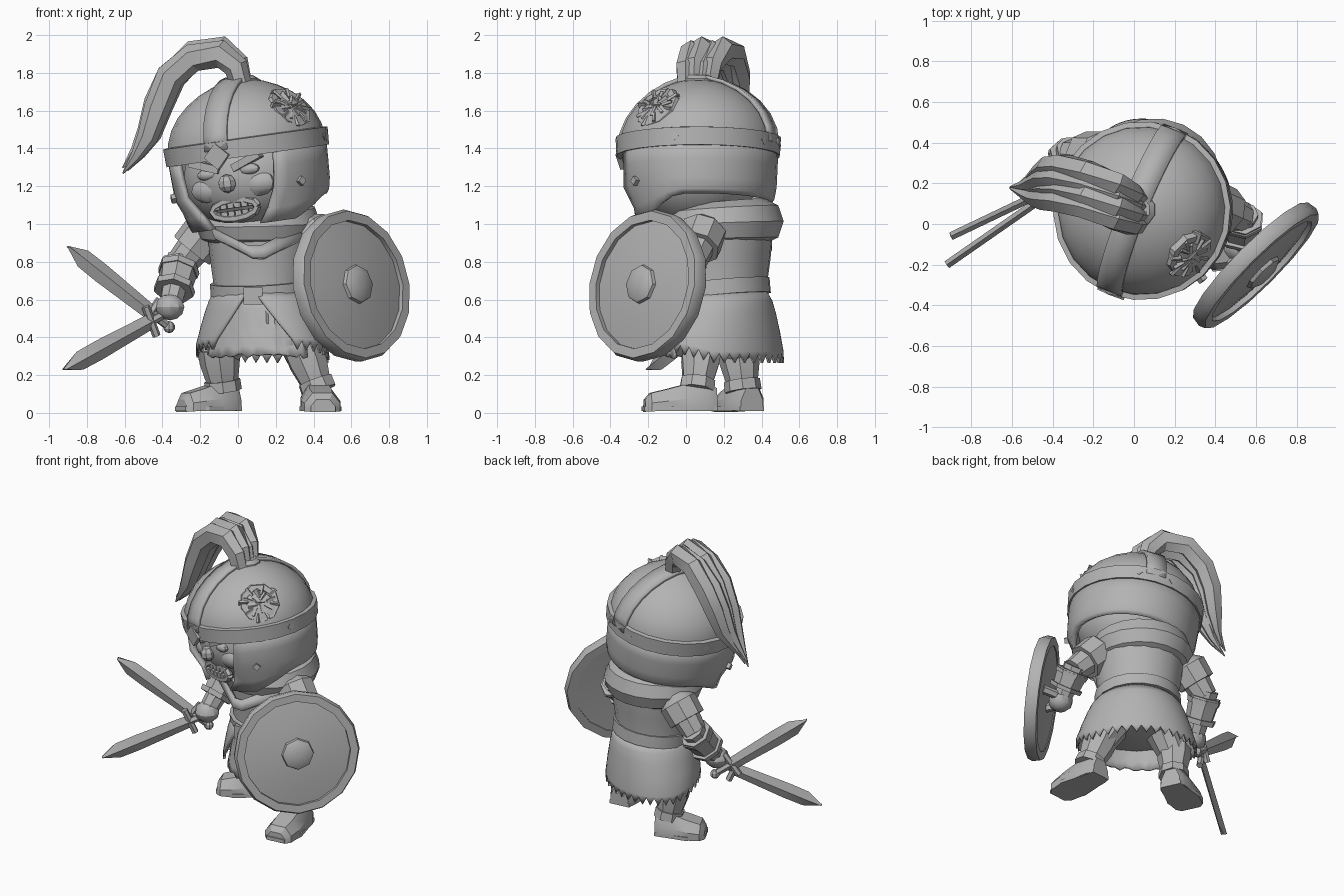
import bpy, bmesh, random
from math import sin, cos, pi, radians
from mathutils import Matrix, Vector

random.seed(4)
if "Cube" in bpy.data.objects:
    bpy.data.objects.remove(bpy.data.objects["Cube"])

GREY = (0.45, 0.45, 0.45, 1)
mat = bpy.data.materials.new("stone grey")
mat.use_nodes = True
mat.diffuse_color = GREY
mat.node_tree.nodes["Principled BSDF"].inputs["Base Color"].default_value = GREY
I = Matrix.Identity(4)


def finish(name, bm, M=I, thick=0, angle=32):
    bmesh.ops.transform(bm, matrix=M, verts=bm.verts)
    bmesh.ops.recalc_face_normals(bm, faces=bm.faces)
    me = bpy.data.meshes.new(name)
    bm.to_mesh(me)
    bm.free()
    me.materials.append(mat)
    for p in me.polygons:
        p.use_smooth = True
    me.set_sharp_from_angle(angle=radians(angle))
    ob = bpy.data.objects.new(name, me)
    bpy.context.collection.objects.link(ob)
    if thick:
        mod = ob.modifiers.new("thickness", "SOLIDIFY")
        mod.thickness, mod.offset = thick, 0


def loft(name, rings, M=I, closed=True, caps=True, thick=0):
    """Skin a list of point rings."""
    bm = bmesh.new()
    rows = [[bm.verts.new(p) for p in ring] for ring in rings]
    n = len(rows[0])
    for a, b in zip(rows, rows[1:]):
        for i in range(n if closed else n - 1):
            j = (i + 1) % n
            bm.faces.new((a[i], a[j], b[j], b[i]))
    if caps:
        bm.faces.new(rows[0])
        bm.faces.new(rows[-1])
    bmesh.ops.remove_doubles(bm, verts=bm.verts, dist=0.0005)
    finish(name, bm, M, thick)


def polar(a, rx, z, ry=None):
    """Angle 0 is the front, growing towards +x."""
    return Vector((rx * sin(a), -(ry or rx) * cos(a), z))


def lathe(name, profile, M=I, n=24, sy=1, caps=True):
    loft(name, [[polar(2 * pi * i / n, r, z, r * sy) for i in range(n)]
                for r, z in profile], M, caps=caps)


def tube(name, path, n=8, flat=1, up=(0, 0, 1), M=I):
    """Path items are (x, y, z, radius); flat scales the section along up."""
    pts = [Vector(p[:3]) for p in path]
    rings = []
    for k, p in enumerate(pts):
        d = (pts[min(k + 1, len(pts) - 1)] - pts[max(k - 1, 0)]).normalized()
        s = d.cross(Vector(up)).normalized()
        u = s.cross(d)
        r = path[k][3]
        rings.append([p + r * (cos(2 * pi * i / n) * s + flat * sin(2 * pi * i / n) * u)
                      for i in range(n)])
    loft(name, rings, M)


def box(name, loc, size, M=I, rot=I):
    bm = bmesh.new()
    bmesh.ops.create_cube(bm, size=1)
    finish(name, bm, M @ Matrix.Translation(loc) @ rot @ Matrix.Diagonal((*size, 1)))


def ball(name, loc, size, M=I, n=14):
    bm = bmesh.new()
    bmesh.ops.create_uvsphere(bm, u_segments=n, v_segments=n // 2 + 1, radius=1)
    finish(name, bm, M @ Matrix.Translation(loc) @ Matrix.Diagonal((*size, 1)))


def aim(loc, direction):
    """Frame whose z axis points along direction."""
    return Matrix.Translation(loc) @ Vector(direction).to_track_quat("Z", "Y").to_matrix().to_4x4()


def turned(x, y, z, yaw):
    return Matrix.Translation((x, y, z)) @ Matrix.Rotation(radians(yaw), 4, "Z")


# Head and helmet share a turned and tilted frame
HEAD = (Matrix.Translation((0.045, 0.065, 1.41)) @ Matrix.Rotation(radians(-8), 4, "Y")
        @ Matrix.Rotation(radians(-22), 4, "Z"))
lathe("helmet_dome", [(0.42 * cos(t * pi / 16) ** 1.15, 0.36 * sin(t * pi / 16)) for t in range(8)]
      + [(0.03, 0.36)], HEAD, n=22)
lathe("helmet_band", [(0.405, -0.05), (0.435, -0.05), (0.44, 0.045), (0.41, 0.05)],
      HEAD, n=22, caps=False)
box("band_front_point", (0, -0.43, -0.03), (0.1, 0.03, 0.1), HEAD, Matrix.Rotation(pi / 4, 4, "Y"))
ridge = []
for t in range(15):
    c = cos(t * pi / 14)
    ridge.append([(x, -0.427 * abs(c) ** 1.15 * (1 if c > 0 else -1), 0.367 * sin(t * pi / 14))
                  for x in (-.065, 0, .065)])
loft("helmet_ridge", ridge, HEAD, closed=False, caps=False, thick=0.02)
rows = []
for z, r, gap, drop in ((0, .41, 42, 0), (-.12, .405, 41, 0), (-.22, .40, 39, .01),
                        (-.275, .39, 34, .06), (-.295, .375, 25, .115)):
    row = []
    for i in range(29):
        a = radians(gap + (360 - 2 * gap) * i / 28)
        front = max(0, cos(a) + 0.1)
        row.append(polar(a, r - 0.06 * front * (drop > .02), z - drop * min(1, front * 1.6)))
    rows.append(row)
loft("neck_and_cheek_guard", rows, HEAD, closed=False, caps=False, thick=0.03)
for s in (-1, 1):
    for a, z in ((95, 0), (60, -0.22), (165, 0)):
        box("rivet", polar(radians(a * s), 0.42, z), (0.035, 0.035, 0.035), HEAD,
            Matrix.Rotation(radians(a * s), 4, "Z") @ Matrix.Rotation(pi / 4, 4, "Y"))

# Face
ball("face", (0, -0.01, -0.15), (0.36, 0.33, 0.29), HEAD, 18)
ball("nose", (0, -0.345, -0.18), (0.05, 0.05, 0.05), HEAD, 8)
for s in (-1, 1):
    ball("cheek", (0.14 * s, -0.26, -0.2), (0.1, 0.06, 0.07), HEAD, 10)
    ball("eye", (0.12 * s, -0.305, -0.12), (0.06, 0.03, 0.03), HEAD, 10)
    box("brow", (0.12 * s, -0.32, -0.075), (0.17, 0.06, 0.04), HEAD,
        Matrix.Rotation(radians(-20 * s), 4, "Y"))
tube("lips", [(0.13 * cos(t * pi / 6), -0.28, -0.32 + 0.05 * sin(t * pi / 6), 0.022)
              for t in range(13)], 6, 1, (0, 1, 0), HEAD)
for i in range(6):
    for z in (-0.295, -0.345):
        box("tooth", (-0.1 + 0.04 * i, -0.275, z), (0.034, 0.04, 0.035), HEAD)

# Broken patch on the helmet
PATCH = aim((0.275, -0.15, 1.615), (0.58, -0.58, 0.62))
lathe("broken_rim", [(0.14, -0.03), (0.125, 0.012), (0.09, 0.012), (0.08, -0.03)], PATCH, 9)
for i in range(18):
    a = i * 2.4
    box("shard", (0.026 * i ** .5 * cos(a), 0.026 * i ** .5 * sin(a), 0.0), (0.06, 0.015, 0.05),
        PATCH, Matrix.Rotation(a, 4, "Z") @ Matrix.Rotation(random.uniform(-.8, .8), 4, "X"))

# Plume of overlapping locks
PLUME = ((0.02, 0.06, 1.72, .055), (-0.01, 0.07, 1.83, .065), (-0.09, 0.11, 1.9, .075),
         (-0.24, 0.17, 1.88, .075), (-0.36, 0.2, 1.78, .075), (-0.43, 0.2, 1.63, .07),
         (-0.48, 0.19, 1.48, .055), (-0.54, 0.18, 1.38, .03), (-0.61, 0.18, 1.29, .004))
for k in range(4):
    o = k - 1.5
    tube("plume_lock", [(x + 0.025 * (k % 2) * i / 8, y + o * 0.75 * r,
                         z + 0.02 * (k % 2) * (i < 4) + 0.015 * o * (i > 4), r)
                        for i, (x, y, z, r) in enumerate(PLUME)], 6, 0.85, (0, 1, 0))
lathe("plume_socket", [(0.1, -0.04), (0.085, 0.03), (0.06, 0.05)],
      Matrix.Translation((0.02, 0.07, 1.74)), 10)

# Torso, scarf and belt; the body twists from the hips up to the head
lathe("torso", [(0.26, 0.58), (0.255, 0.68), (0.275, 0.82), (0.285, 0.92), (0.2, 1.06)],
      turned(0.12, 0.19, 0, -32), 18, 0.92)
lathe("belt", [(0.255, -0.04), (0.277, -0.04), (0.277, 0.04), (0.255, 0.04)],
      turned(0.125, 0.185, 0.655, -32) @ Matrix.Rotation(radians(6), 4, "X"), 18, 0.93)
box("buckle", (0.08, -0.065, 0.62), (0.1, 0.04, 0.09))
scarf = []
for i in range(21):
    a = 2 * pi * i / 20
    c = cos(a)
    scarf.append([polar(a, 0.24 + 0.1 * cos(j * pi / 4) - 0.04 * max(0, c),
                        1.0 - 0.015 * c + (0.11 - 0.01 * c) * sin(j * pi / 4)) for j in range(8)])
loft("scarf", scarf, turned(0.1, 0.18, 0, -25), caps=False)
loft("scarf_front_fold", [[(x, y, z), (x + 0.02, y - 0.03, z - 0.06)] for x, y, z in
     ((-0.14, 0, 0.98), (0.06, -0.12, 0.88), (0.12, -0.12, 0.88), (0.32, 0, 0.98))],
     closed=False, caps=False, thick=0.03)

# Torn skirt, open at the front over rough mail
HIPS = turned(0.13, 0.18, 0, -40)
rows = []
for t in (0, 0.15, 0.35, 0.65, 0.97, 1):
    gap = 5 + 31 * t
    rows.append([polar(radians(24 + gap + (360 - 2 * gap) * i / 60), 0.25 + 0.13 * t ** .65,
                       0.64 - 0.325 * t - (t == 1) * (0.05 * (i % 2)) + 0.07 * t * max(0, cos(i * pi / 30)),
                       0.235 + 0.055 * t ** .5) for i in range(61)])
loft("skirt", rows, HIPS, closed=False, caps=False, thick=0.016)
rows = [[polar(radians(-36 + 120 * i / 24), 0.23 + 0.1 * t / 7 + random.uniform(-.016, .016),
               0.6 - 0.3 * t / 7 + random.uniform(-.014, .014), 0.215 + 0.05 * t / 7)
         for i in range(25)] for t in range(8)]
loft("mail_apron", rows, HIPS, closed=False, caps=False, thick=0.015)
lathe("skirt_underside", [(0.22, 0.6), (0.29, 0.42), (0.1, 0.38)], HIPS, 14, 0.8)


# Legs and boots
def leg(hip, knee, ankle, heel, toe):
    tube("leg", [(*hip, 0.11), (*knee, 0.1), (*ankle, 0.075)], 9)
    k, a = Vector(knee), Vector(ankle)
    tube("greave", [(*k.lerp(a, -0.25), 0.11), (*k.lerp(a, 0.2), 0.107), (*k.lerp(a, 0.8), 0.086)], 8)
    tube("ankle_cuff", [(*k.lerp(a, 0.8), 0.096), (*k.lerp(a, 1.15), 0.098)], 8)
    h, t = Vector((*heel, 0)), Vector((*toe, 0))
    side = (t - h).cross((0, 0, 1)).normalized()
    rings = []
    for f, w, z in ((0, .065, .13), (.12, .085, .16), (.4, .095, .155), (.7, .105, .125),
                    (.92, .095, .105), (1, .065, .07)):
        c = h.lerp(t, f)
        rings.append([c + side * w * x + Vector((0, 0, z * y)) for x, y in
                      ((-1, 0.08), (-1, .5), (-.55, 1), (.55, 1), (1, .5), (1, 0.08))])
    loft("boot", rings)
    loft("boot_sole", [[c + side * x + Vector((0, 0, z)) for x, z in
                        ((-w, .01), (-w, .035), (w, .035), (w, .01))]
                       for c, w in ((h, .07), (h.lerp(t, .65), .112), (h.lerp(t, 1.02), .065))])


leg((0.0, 0.27, 0.44), (-0.1, 0.28, 0.3), (-0.08, 0.3, 0.14), (-0.01, 0.35), (-0.3, 0.21))
leg((0.28, 0.12, 0.44), (0.36, 0.08, 0.3), (0.42, 0.06, 0.14), (0.41, 0.16), (0.45, -0.22))


# Arms with sleeve, bracer and fist
def arm(shoulder, elbow, hand):
    s, e, h = map(Vector, (shoulder, elbow, hand))
    tube("upper_arm", [(*s, 0.1), (*s.lerp(e, .5), 0.09), (*e, 0.08)], 8)
    tube("forearm", [(*e.lerp(h, -0.15), 0.08), (*h, 0.06)], 8)
    tube("shoulder_guard", [(*s.lerp(e, -.35), 0.07), (*s.lerp(e, -.1), 0.125), (*s.lerp(e, .5), 0.12)], 8)
    tube("bracer", [(*e.lerp(h, .0), 0.107), (*e.lerp(h, .62), 0.088)], 7)
    for f in (.05, .5):
        tube("bracer_strap", [(*e.lerp(h, f), 0.113), (*e.lerp(h, f + .12), 0.108)], 7)
    ball("fist", h, (0.08, 0.08, 0.07), n=10)


arm((-0.18, 0.33, 0.94), (-0.31, 0.34, 0.78), (-0.36, 0.17, 0.56))
arm((0.39, 0.09, 0.95), (0.53, 0.03, 0.8), (0.52, -0.11, 0.64))


# Pair of swords
def sword(base, tip):
    b, t = Vector(base), Vector(tip)
    d = (t - b).normalized()
    w = (Vector((0, 0, 1)) - d * d.z).normalized()
    n = d.cross(w)
    loft("sword_blade", [[b.lerp(t, f) + w * r, b.lerp(t, f) + n * 0.02,
                          b.lerp(t, f) - w * r, b.lerp(t, f) - n * 0.02]
                         for f, r in ((0, .042), (.6, .054), (.82, .052), (1, .004))])
    tube("sword_guard", [(*(b - w * .085), .022), (*(b + w * .085), .022)], 6, 1, d)
    tube("sword_grip", [(*b, .024), (*(b - d * .12), .022)], 6)
    ball("pommel", b - d * .13, (.032, .032, .032), n=8)


sword((-0.46, 0.12, 0.485), (-0.92, -0.2, 0.23))
sword((-0.46, 0.15, 0.53), (-0.9, -0.06, 0.88))

# Round shield
SHIELD = aim((0.608, -0.212, 0.675), (0.69, -0.69, 0.17))
lathe("shield_board", [(0.02, -0.03), (0.37, -0.045), (0.37, 0.0), (0.2, 0.028), (0.02, 0.035)], SHIELD, 16)
lathe("shield_rim", [(0.345, -0.05), (0.4, -0.05), (0.408, 0.0), (0.395, 0.03), (0.345, 0.03), (0.345, -0.05)],
      SHIELD, 16, caps=False)
lathe("shield_boss", [(0.11, 0.015), (0.1, 0.05), (0.065, 0.068), (0.01, 0.07)], SHIELD, 8)
tube("shield_strap", [(-0.12, 0, -0.03, .03), (-0.08, 0, -0.1, .03), (0.08, 0, -0.1, .03), (0.12, 0, -0.03, .03)],
     6, 1, (0, 1, 0), SHIELD)
